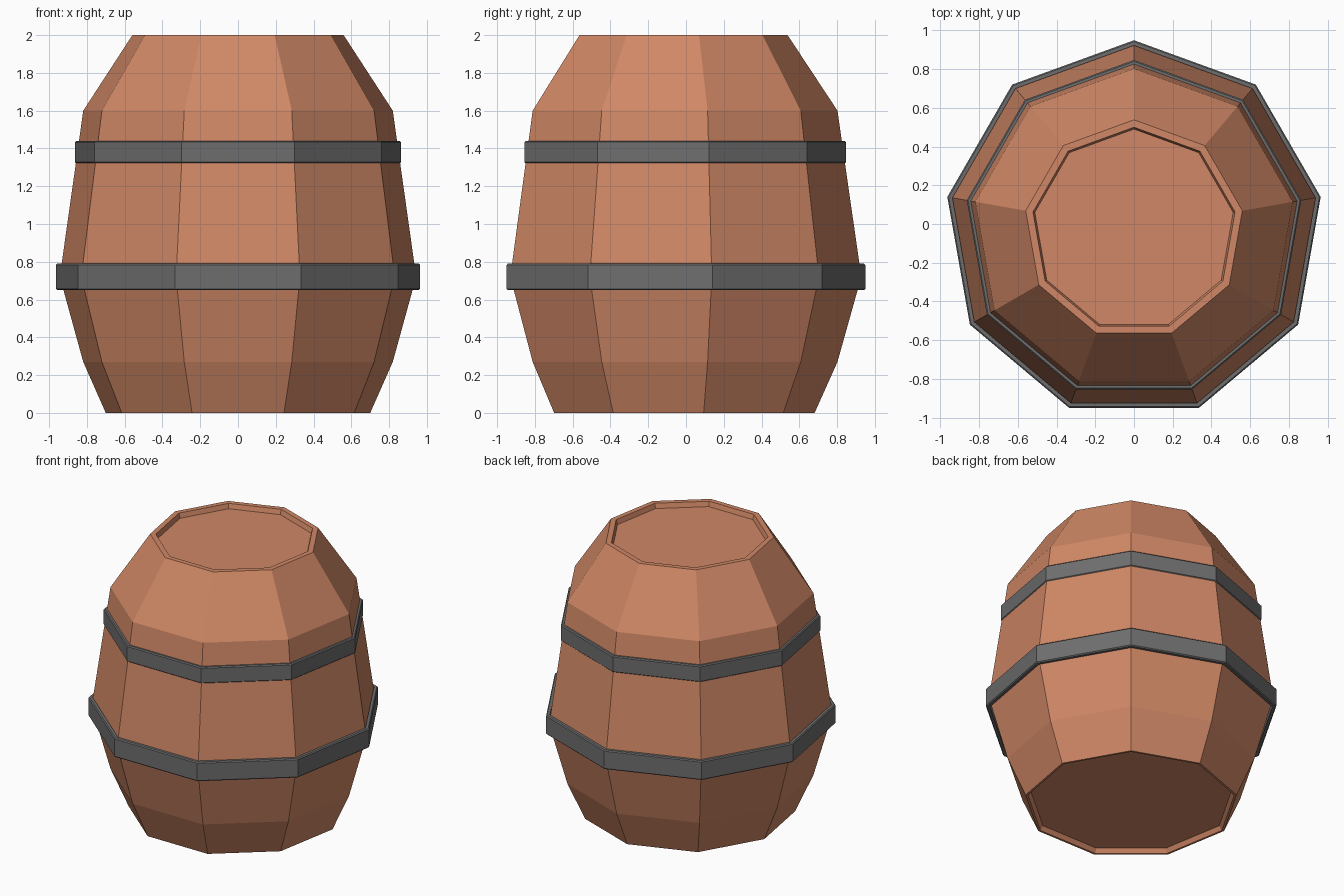
import bpy, bmesh, math

if "Cube" in bpy.data.objects:
    bpy.data.objects.remove(bpy.data.objects["Cube"])

SIDES = 9
CY = -0.03  # nine-sided outline has a corner at +y, so shift to centre the bounds


def material(name, rgb):
    m = bpy.data.materials.new(name)
    m.diffuse_color = (*rgb, 1)
    m.use_nodes = True
    m.node_tree.nodes["Principled BSDF"].inputs["Base Color"].default_value = m.diffuse_color
    return m


wood = material("terracotta wood", (0.63, 0.245, 0.132))
iron = material("dark grey iron", (0.155, 0.155, 0.155))


def lathe(name, profile, mat, closed=False):
    """Spin a (radius, z) profile, listed bottom to top on the outside, into nine flat sides."""
    bm = bmesh.new()
    rings = []
    for r, z in profile:
        ring = []
        for k in range(SIDES):
            a = math.pi / 2 + k * math.tau / SIDES
            ring.append(bm.verts.new((r * math.cos(a), r * math.sin(a) + CY, z)))
        rings.append(ring)
    pairs = list(zip(rings, rings[1:]))
    if closed:
        pairs.append((rings[-1], rings[0]))
    else:
        bm.faces.new(rings[0][::-1])
        bm.faces.new(rings[-1])
    for lo, hi in pairs:
        for k in range(SIDES):
            n = (k + 1) % SIDES
            bm.faces.new((lo[k], lo[n], hi[n], hi[k]))
    bmesh.ops.recalc_face_normals(bm, faces=bm.faces)
    me = bpy.data.meshes.new(name)
    bm.to_mesh(me)
    bm.free()
    me.materials.append(mat)
    ob = bpy.data.objects.new(name, me)
    bpy.context.collection.objects.link(ob)
    return ob


# Barrel body with recessed bottom and lid
lathe("barrel_body", [
    (0.675, 0.03), (0.695, 0.0), (0.711, 0.0), (0.832, 0.27), (0.958, 0.72),
    (0.832, 1.60), (0.568, 2.0), (0.53, 2.0), (0.52, 1.965)], wood)


# Iron hoops with slightly chamfered rims
def hoop(name, r_in, r_out, z0, z1, c=0.007):
    lathe(name, [(r_in, z0), (r_out - c, z0), (r_out, z0 + c),
                 (r_out, z1 - c), (r_out - c, z1), (r_in, z1)], iron, closed=True)


hoop("lower_hoop", 0.952, 0.979, 0.65, 0.79)
hoop("upper_hoop", 0.856, 0.877, 1.32, 1.44)
